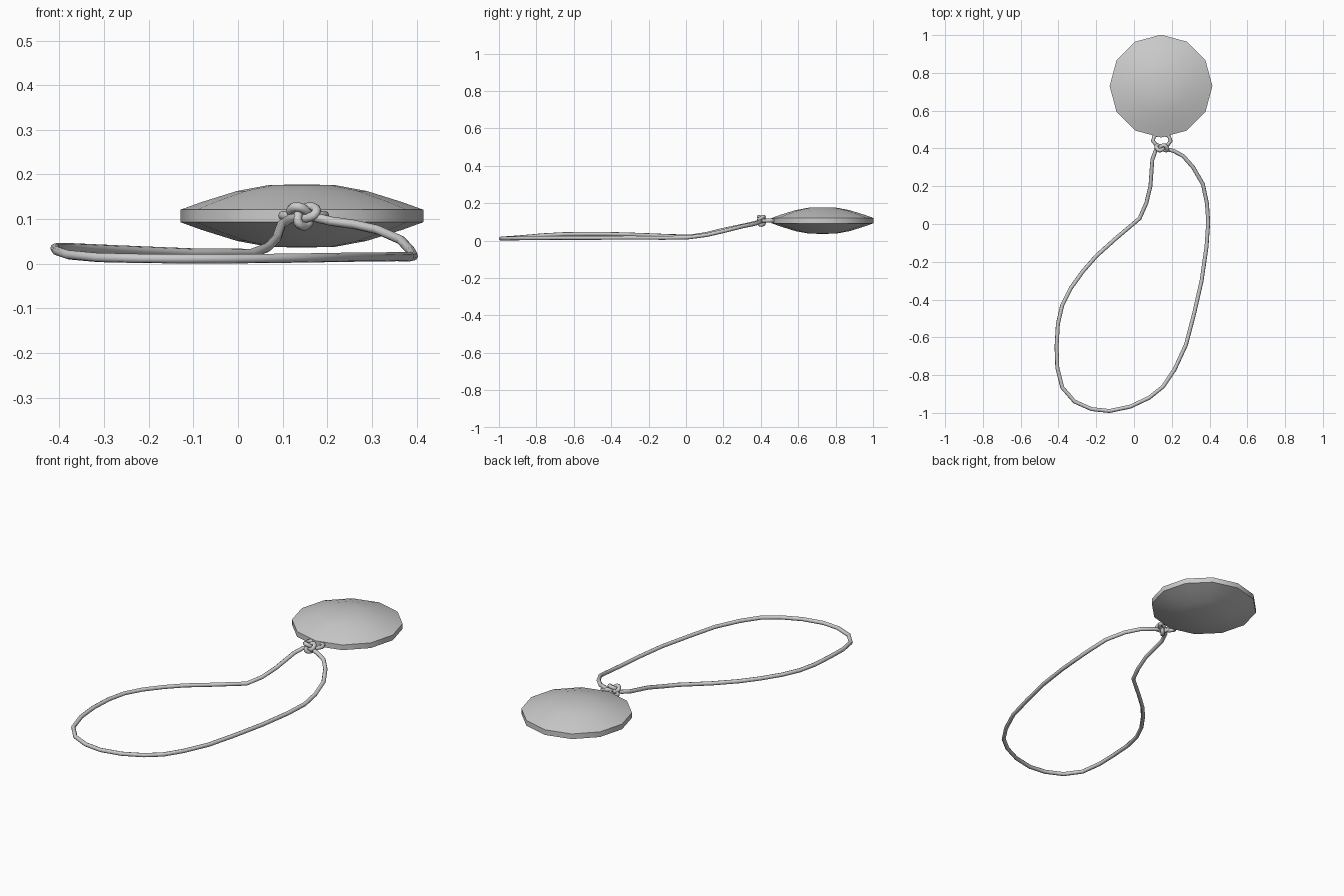
import bpy, bmesh
from math import sin, cos, tau
from mathutils import Vector

if "Cube" in bpy.data.objects:
    bpy.data.objects.remove(bpy.data.objects["Cube"])

CX, CY, CZ = 0.143, 0.73, 0.107   # centre of the pendant


def tube(name, points, radius, closed=False, res=2):
    """Round cord following a list of points, turned into a mesh."""
    cu = bpy.data.curves.new(name, 'CURVE')
    cu.dimensions = '3D'
    cu.bevel_depth = radius
    cu.bevel_resolution = res
    cu.use_fill_caps = not closed
    sp = cu.splines.new('POLY')
    sp.points.add(len(points) - 1)
    for p, co in zip(sp.points, points):
        p.co = (*co, 1)
    sp.use_cyclic_u = closed
    sp.use_smooth = True
    ob = bpy.data.objects.new(name, cu)
    bpy.context.collection.objects.link(ob)
    bpy.ops.object.select_all(action='DESELECT')
    ob.select_set(True)
    bpy.context.view_layer.objects.active = ob
    bpy.ops.object.convert(target='MESH')
    return bpy.context.object


# Pendant: twelve-sided lens, half profile mirrored top to bottom
half = [(0, 0.071), (0.075, 0.069), (0.145, 0.056), (0.225, 0.031), (0.272, 0.014)]
profile = half + [(r, -z) for r, z in reversed(half)]
bm = bmesh.new()
verts = [bm.verts.new((r, 0, z)) for r, z in profile]
edges = [bm.edges.new(pair) for pair in zip(verts, verts[1:])]
bmesh.ops.spin(bm, geom=verts + edges, axis=(0, 0, 1), cent=(0, 0, 0),
               angle=tau, steps=12, use_merge=False)
bmesh.ops.remove_doubles(bm, verts=bm.verts, dist=1e-4)
bmesh.ops.recalc_face_normals(bm, faces=bm.faces)
me = bpy.data.meshes.new("pendant_disc")
bm.to_mesh(me)
bm.free()
disc = bpy.data.objects.new("pendant_disc", me)
bpy.context.collection.objects.link(disc)
disc.location = (CX, CY, CZ)
bpy.ops.object.select_all(action='DESELECT')
disc.select_set(True)
bpy.context.view_layer.objects.active = disc
bpy.ops.object.shade_smooth_by_angle(angle=0.7)

# Long cord: from the knot, round the lying loop, back to the knot
path = [
    (.145, .405, .105), (.115, .39, .1), (.097, .34, .088), (.087, .2, .058),
    (.065, .11, .036), (.03, .03, .023), (-.1, -.08, .024), (-.2, -.17, .028),
    (-.27, -.25, .031), (-.335, -.34, .034), (-.38, -.43, .036),
    (-.403, -.53, .036), (-.41, -.65, .035), (-.406, -.76, .029),
    (-.38, -.865, .02), (-.315, -.94, .014), (-.225, -.98, .012),
    (-.13, -.99, .011), (-.02, -.967, .011), (.08, -.92, .012),
    (.155, -.86, .013), (.215, -.77, .014), (.275, -.64, .015),
    (.317, -.48, .015), (.358, -.3, .016), (.384, -.12, .015),
    (.393, .01, .017), (.386, .11, .03), (.365, .21, .053), (.313, .3, .076),
    (.26, .36, .088), (.21, .387, .095), (.155, .4, .108),
]
tube("cord_loop", path, 0.0105)

# Knot: small trefoil of cord facing the front
knot = []
for i in range(36):
    t = tau * i / 36
    knot.append((0.147 + 0.0105 * (sin(t) + 2 * sin(2 * t)),
                 0.403 - 0.014 * sin(3 * t),
                 0.110 + 0.0085 * (cos(t) - 2 * cos(2 * t))))
tube("knot", knot, 0.0105, closed=True)

# Short eye of cord that passes through the pendant rim
eye = [(.15, .408, .11), (.118, .418, .106), (.1, .44, .108), (.107, .465, .108),
       (.145, .482, .107), (.185, .465, .107), (.194, .44, .108),
       (.178, .418, .106), (.145, .408, .108)]
tube("cord_eye", eye, 0.0105)
